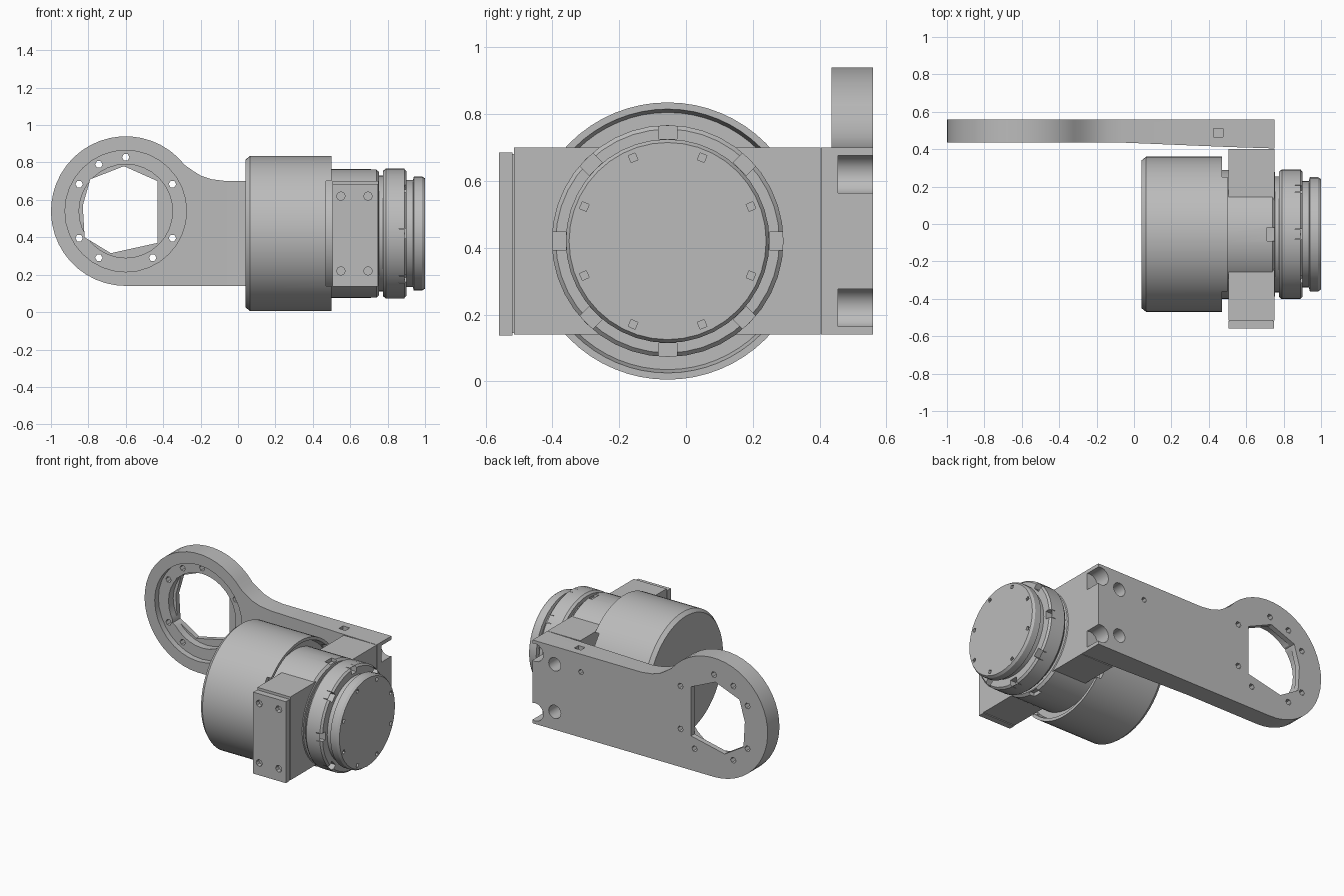
import bpy, bmesh, math
from mathutils import Matrix, Vector

cube = bpy.data.objects.get("Cube")
if cube:
    bpy.data.objects.remove(cube, do_unlink=True)

GREY = (0.50, 0.50, 0.50, 1)
metal = bpy.data.materials.new("plain grey metal")
metal.use_nodes = True
metal.diffuse_color = GREY
metal.node_tree.nodes["Principled BSDF"].inputs["Base Color"].default_value = GREY

CY, CZ = -0.055, 0.42        # motor axis, along x
RX, RZ = -0.6, 0.54          # arm eye centre


def finish(name, bm):
    bmesh.ops.recalc_face_normals(bm, faces=bm.faces)
    mesh = bpy.data.meshes.new(name)
    bm.to_mesh(mesh)
    bm.free()
    mesh.materials.append(metal)
    obj = bpy.data.objects.new(name, mesh)
    bpy.context.collection.objects.link(obj)
    return obj


def prism(name, points, start, end, axis="y"):
    """Extrude an outline along y (outline in x,z) or z (outline in x,y)."""
    bm = bmesh.new()
    place = (lambda a, b: (a, start, b)) if axis == "y" else (lambda a, b: (a, b, start))
    shift = (0, end - start, 0) if axis == "y" else (0, 0, end - start)
    face = bm.faces.new([bm.verts.new(place(*p)) for p in points])
    new = bmesh.ops.extrude_face_region(bm, geom=[face])["geom"]
    bmesh.ops.translate(bm, vec=shift, verts=[v for v in new if isinstance(v, bmesh.types.BMVert)])
    return finish(name, bm)


def box(name, low, high):
    rect = [(low[0], low[1]), (high[0], low[1]), (high[0], high[1]), (low[0], high[1])]
    return prism(name, rect, low[2], high[2], "z")


def circle(x, z, r, n=16):
    return [(x + r * math.cos(math.tau * i / n), z + r * math.sin(math.tau * i / n)) for i in range(n)]


def lathe(name, profile, n=48):
    """Spin an (x, radius) profile around the motor axis."""
    bm = bmesh.new()
    verts = [bm.verts.new((x, CY, CZ + r)) for x, r in profile]
    edges = [bm.edges.new(pair) for pair in zip(verts, verts[1:])]
    bmesh.ops.spin(bm, geom=verts + edges, cent=(0, CY, CZ), axis=(1, 0, 0),
                   angle=math.tau, steps=n, use_duplicate=False)
    bmesh.ops.remove_doubles(bm, verts=bm.verts, dist=0.0005)
    return finish(name, bm)


def radial_boxes(name, x, radius, size, count, offset=0):
    """Ring of small boxes around the motor axis."""
    bm = bmesh.new()
    for i in range(count):
        turn = Matrix.Rotation(math.tau * i / count + offset, 4, "X")
        bmesh.ops.create_cube(bm, size=1, matrix=Matrix.Translation((x, CY, CZ)) @ turn
                              @ Matrix.Translation((0, 0, radius)) @ Matrix.Diagonal((*size, 1)))
    return finish(name, bm)


def cut(obj, *cutters):
    for cutter in cutters:
        mod = obj.modifiers.new("cut", "BOOLEAN")
        mod.operation, mod.solver, mod.object = "DIFFERENCE", "EXACT", cutter
        bpy.context.view_layer.update()
        result = bpy.data.meshes.new_from_object(obj.evaluated_get(bpy.context.evaluated_depsgraph_get()))
        obj.modifiers.clear()
        obj.data = result
        bpy.data.objects.remove(cutter, do_unlink=True)


# Motor shell with a recessed rear lip, slotted where the block sits
shell = lathe("motor_shell", [(0.04, 0), (0.04, 0.395), (0.065, 0.415), (0.5, 0.415),
                              (0.5, 0.395), (0.46, 0.385), (0.46, 0)], 64)
cut(shell, box("slot", (0.47, -0.6, 0.14), (0.6, 0.45, 0.70)))

# Gear housing running through the block
housing = lathe("gear_housing", [(0.45, 0), (0.45, 0.345), (0.74, 0.345), (0.755, 0.33),
                                 (0.755, 0.31), (0.80, 0.31), (0.80, 0)])
cut(housing, radial_boxes("notch", 0.73, 0.345, (0.04, 0.07, 0.05), 8))

# Output ring with bolt notches
ring = lathe("output_ring", [(0.775, 0), (0.775, 0.335), (0.79, 0.347), (0.89, 0.347),
                             (0.902, 0.335), (0.902, 0)], 40)
cut(ring, radial_boxes("notch", 0.885, 0.325, (0.05, 0.055, 0.04), 8))

# Output flange with screw holes
flange = lathe("output_flange", [(0.88, 0), (0.88, 0.285), (0.935, 0.285), (0.94, 0.305),
                                 (0.985, 0.305), (1.0, 0.295), (1.0, 0)], 40)
cut(flange, radial_boxes("hole", 0.99, 0.27, (0.04, 0.022, 0.022), 8, math.pi / 8))

# Mounting block and front cover plate
block = box("mounting_block", (0.505, -0.515, 0.14), (0.75, 0.402, 0.70))
plate = box("cover_plate", (0.505, -0.56, 0.137), (0.748, -0.519, 0.685))
box("cover_joint", (0.51, -0.53, 0.145), (0.742, -0.50, 0.68))
for x in (0.55, 0.695):
    for z in (0.22, 0.62):
        cut(plate, prism("hole", circle(x, z, 0.023, 8), -0.6, -0.53))

# Arm outline: round eye flowing into a straight bar
outline = [(RX + 0.4 * math.cos(math.radians(a)), RZ + 0.4 * math.sin(math.radians(a)))
           for a in range(38, 271, 8)]
outline += [(RX, 0.14), (0.75, 0.14), (0.75, 0.70), (-0.06, 0.70), (-0.14, 0.71), (-0.2, 0.73), (-0.24, 0.755)]
arm = prism("arm", outline, 0.435, 0.56)
opening = [(-0.79, 0.71), (-0.61, 0.78), (-0.43, 0.70), (-0.43, 0.37),
           (-0.68, 0.315), (-0.82, 0.40), (-0.83, 0.57)]
cut(arm, prism("recess", circle(RX, RZ, 0.325, 32), 0.4, 0.475),
    prism("step", circle(RX, RZ, 0.25, 32), 0.4, 0.525),
    prism("opening", opening, 0.4, 0.6))

# Screw holes around the eye
for a in (30, 90, 120, 150, 210, 240, 300, 330):
    t = math.radians(a)
    cut(arm, prism("hole", circle(RX + 0.288 * math.cos(t), RZ + 0.288 * math.sin(t), 0.02, 6), 0.4, 0.6))

# Bolt holes at the bar end; the outer ones break through its edge
for side in (-1, 1):
    for x, dz in ((0.73, 0.2), (0.585, 0.16)):
        cut(arm, prism("hole", circle(x, 0.42 + side * dz, 0.06 if dz > 0.18 else 0.045), 0.455, 0.6))
cut(arm, box("dimple", (0.425, 0.465, 0.67), (0.475, 0.51, 0.75)),
    prism("hole", circle(0.39, 0.58, 0.018, 6), 0.52, 0.6))

# Tapered pad thickening the bar toward the block
prism("arm_pad", [(-0.08, 0.436), (0.5, 0.412), (0.75, 0.404), (0.75, 0.437)], 0.14, 0.70, "z")

# Smooth curved walls, crisp edges
for obj in bpy.context.collection.objects:
    if obj.type == "MESH":
        bpy.ops.object.select_all(action="DESELECT")
        obj.select_set(True)
        bpy.context.view_layer.objects.active = obj
        bpy.ops.object.shade_smooth_by_angle(angle=math.radians(28))
